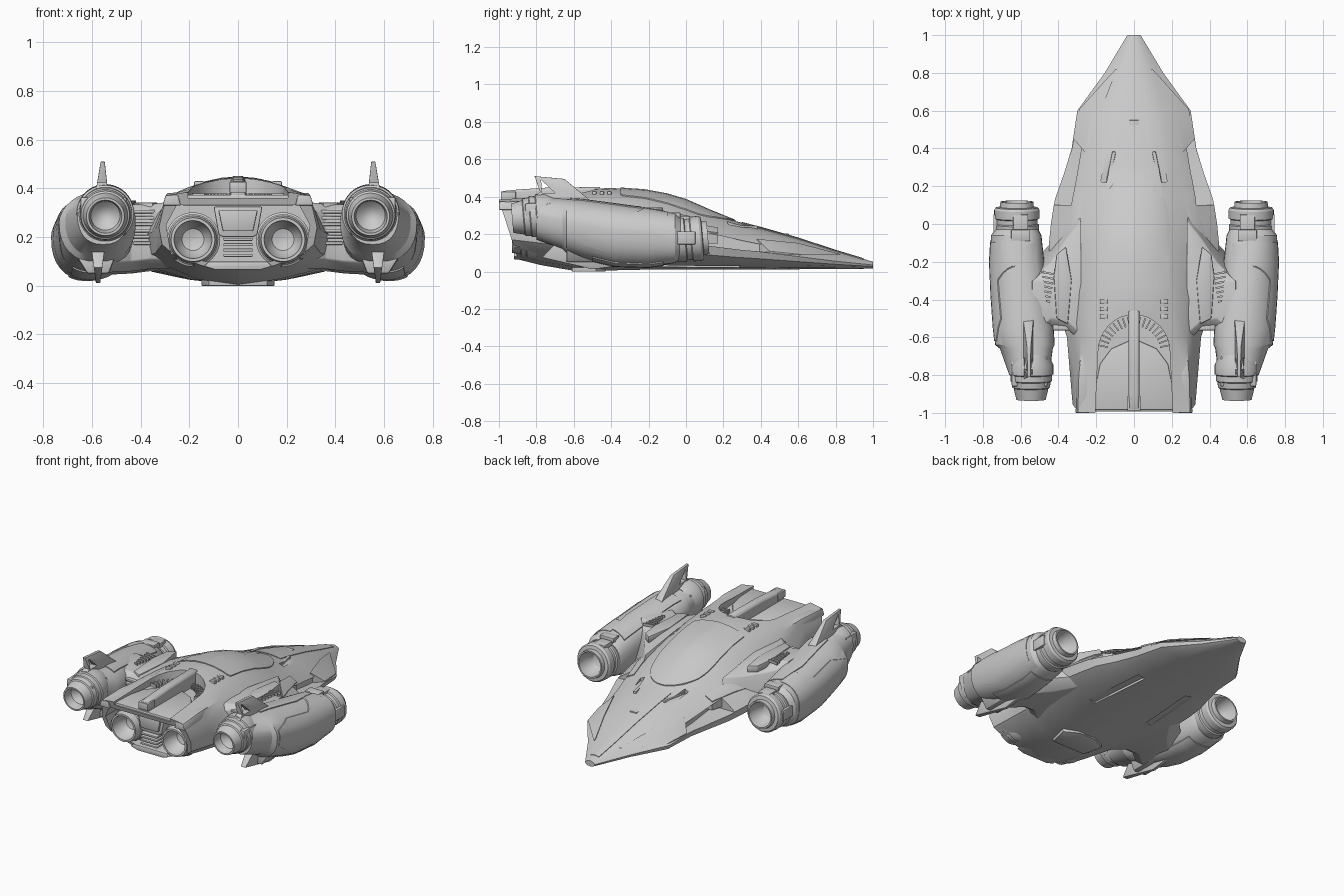
import bpy, bmesh, math
from mathutils import Matrix, Vector

if "Cube" in bpy.data.objects:
    bpy.data.objects.remove(bpy.data.objects["Cube"])

cutters = []


def loft(name, rings, mirror=False, bevel=0.0):
    """Skin a list of equal-length closed rings of 3D points."""
    bm = bmesh.new()
    vs = [[bm.verts.new(p) for p in r] for r in rings]
    n = len(vs[0])
    for a, b in zip(vs, vs[1:]):
        for i in range(n):
            bm.faces.new((a[i], a[(i + 1) % n], b[(i + 1) % n], b[i]))
    bm.faces.new(vs[0])
    bm.faces.new(vs[-1])
    bmesh.ops.recalc_face_normals(bm, faces=bm.faces)
    me = bpy.data.meshes.new(name)
    bm.to_mesh(me)
    bm.free()
    ob = bpy.data.objects.new(name, me)
    bpy.context.collection.objects.link(ob)
    if bevel:
        m = ob.modifiers.new("bevel", 'BEVEL')
        m.width, m.segments = bevel, 2
    if mirror:
        ob.modifiers.new("mirror", 'MIRROR')
    return ob


def prism(name, pts, axis, lo, hi, **kw):
    """Extrude a 2D outline along x, y or z."""
    place = {'x': lambda a, b, h: (h, a, b), 'y': lambda a, b, h: (a, h, b),
             'z': lambda a, b, h: (a, b, h)}[axis]
    return loft(name, [[place(a, b, h) for a, b in pts] for h in (lo, hi)], **kw)


def box(name, c, s, rot=0, mirror=True, bevel=0.004):
    p = [(-.5, -.5), (.5, -.5), (.5, .5), (-.5, .5)]
    R = Matrix.Rotation(rot, 3, 'Z')
    rings = [[Vector(c) + R @ Vector((a * s[0], b * s[1], h * s[2])) for a, b in p] for h in (-.5, .5)]
    return loft(name, rings, mirror, bevel)


def revolve(name, profile, origin, tilt=0.0, n=40):
    """Turn (radius, distance) pairs around a fore-aft axis; mirrored."""
    R = Matrix.Rotation(tilt, 3, 'X')
    rings = [[Vector(origin) + R @ Vector((r * math.cos(k * math.tau / n), d, r * math.sin(k * math.tau / n)))
              for k in range(n)] for r, d in profile]
    return loft(name, rings, True)


def boolean(ob, cutter, op='DIFFERENCE'):
    m = ob.modifiers.new(op, 'BOOLEAN')
    m.operation, m.object, m.solver = op, cutter, 'EXACT'
    cutter.hide_render = True
    cutters.append(cutter)


def plate(name, source, pts, axis, lo, hi, shift, mirror=True):
    """Raised skin panel: shifted copy of a body trimmed by an outline."""
    ob = bpy.data.objects.new(name, source.data.copy())
    bpy.context.collection.objects.link(ob)
    ob.data.transform(Matrix.Translation(shift))
    boolean(ob, prism(name + "_trim", pts, axis, lo, hi), 'INTERSECT')
    if mirror:
        ob.modifiers.new("mirror", 'MIRROR')
    return ob


def sym(half):
    return half + [(-x, z) for x, z in reversed(half)]


# Main hull: y, chine half-width, chine z, deck half-width, deck z, top z, bottom z
stations = [
    (1.0, .035, .035, .025, .045, .052, .015), (.8, .155, .055, .09, .095, .112, .014),
    (.6, .30, .08, .15, .155, .178, .012), (.4, .33, .105, .18, .205, .235, .012),
    (.27, .37, .12, .19, .235, .268, .01), (.13, .42, .14, .20, .27, .325, .01),
    (0, .44, .15, .22, .31, .382, .01), (-.1, .45, .16, .235, .332, .412, .01),
    (-.22, .45, .175, .25, .35, .434, .01), (-.4, .42, .19, .27, .365, .447, .006),
    (-.6, .355, .22, .28, .372, .437, .004), (-.78, .34, .23, .29, .373, .415, .035),
    (-.9, .325, .24, .29, .373, .395, .065)]
rings = []
for y, w, zc, d, zd, top, bot in stations:
    h, g = top - zd, zc - bot
    half = [(.002, top), (.25 * d, top - .06 * h), (.5 * d, top - .23 * h), (.75 * d, top - .53 * h), (d, zd),
            (.5 * (d + w), zc + .58 * (zd - zc)), (w, zc), (.96 * w, zc - .4 * g),
            (.8 * w, bot + .34 * g), (.45 * w, bot + .1 * g), (.002, bot)]
    rings.append([(x, y - (max(0, z - .07) * .32 if y == -.9 else 0), z) for x, z in sym(half)])
hull = loft("hull", rings)

# Raised hull panels and canopy
arc = [(.19 * math.cos(k * math.pi / 20), -.02 + .285 * math.sin(k * math.pi / 20)) for k in range(21)]
plate("canopy", hull, arc + [(-.185, -.34), (-.17, -.35), (.17, -.35), (.185, -.34)], 'z', .2, .6, (0, 0, .006), False)
plate("shoulder_panel", hull, [(.26, .17), (.31, .17), (.42, -.2), (.34, -.25), (.29, .02)], 'z', .15, .6, (0, 0, .006))
plate("nose_side_panel", hull, [(.09, .82), (.15, .8), (.29, .61), (.32, .45), (.26, .38)], 'z', .09, .5, (0, 0, .008))
plate("nose_centre_panel", hull, sym([(.03, .95), (.07, .6), (.1, .3)]), 'z', .04, .5, (0, 0, .004), False)

# Cuts: tail deck arch, engine bay, side slots, belly slots
deck = [(.19 * math.cos(k * math.pi / 16), -.68 + .2 * math.sin(k * math.pi / 16)) for k in range(17)]
boolean(hull, prism("deck_cut", deck + [(-.21, -1.1), (.21, -1.1)], 'z', .36, .6))
bay = sym([(.13, .335), (.25, .335), (.295, .25), (.275, .13), (.13, .10)])
boolean(hull, prism("bay_cut", bay, 'y', -1.2, -.8))
boolean(hull, prism("slot_cut", [(.66, .085), (.3, .115), (.1, .14), (.1, .21), (.3, .165), (.5, .125)], 'x', .27, .6,
                    mirror=True))
boolean(hull, box("scoop_cut", (.145, .30, .27), (.03, .16, .07), .2, bevel=0))
boolean(hull, box("belly_slot_cut", (.2, .08, .0), (.05, .42, .07), .08, bevel=0))

# Tail spine, tail rails, raised deck, deck fan
loft("tail_spine", [[(.03, y, .33), (.03, y, t - .012), (.02, y, t), (-.02, y, t), (-.03, y, t - .012), (-.03, y, .33)]
                    for y, t in ((-.46, .452), (-.75, .448), (-.9, .438), (-.98, .43))], bevel=.003)
box("spine_tip", (0, -.95, .405), (.07, .08, .045), mirror=False)
loft("tail_rail", [[(a, y, .33), (a + .012, y, t), (b - .012, y, t - .004), (b, y, .33)]
                   for y, a, b, t in ((-.66, .24, .29, .376), (-.8, .235, .305, .384), (-1.0, .235, .31, .375))],
     mirror=True, bevel=.004)
prism("tail_deck", sym([(.03, -.62), (.12, -.66), (.18, -.74), (.23, -.985)]), 'z', .33, .374, bevel=.006)
for k in range(9):
    a = .2 + k * .15
    box("deck_slat", (.165 * math.cos(a), -.68 + .165 * math.sin(a), .37), (.05, .008, .02), a, bevel=0)

# Main engines and the panel between them
revolve("main_engine", [(.085, .16), (.112, .1), (.112, .05), (.104, .045), (.104, .02), (.098, .015), (.09, -.03),
                        (.078, -.03), (.07, .03), (.045, .065), (.015, .075)], (.185, -.90, .19))
prism("bay_centre_panel", sym([(.1, .325), (.08, .21), (.06, .2)]), 'y', -.91, -.79, bevel=.006)
prism("bay_centre_inset", sym([(.08, .31), (.062, .225)]), 'y', -.925, -.9, bevel=.004)
for k in range(4):
    box("bay_louvre", (0, -.87, .125 + k * .022), (.12, .12, .012), mirror=False, bevel=.003)
prism("tail_lip", sym([(.12, .10), (.14, .08), (.09, .065)]), 'y', -.92, -.8, bevel=.004)
prism("belly_keel", sym([(.06, -.43), (.15, -.48), (.12, -.61)]), 'z', 0, .04, bevel=.003)

# Wing bridges from hull to nacelles, with ribbed rear ducts
loft("wing_bridge", [[(x, a, z0 + .04), (x, a - .1, z1 - .045), (x, -.3, z1), (x, b + .04, z1), (x, b, z1 - .03),
                      (x, b, z0 + .04), (x, b + .06, z0), (x, a - .12, z0 - .01)]
                     for x, a, b, z0, z1 in ((.28, .12, -.62, .07, .345), (.36, .02, -.55, .07, .335),
                                             (.44, -.1, -.54, .06, .335), (.54, -.2, -.62, .055, .355))],
     mirror=True, bevel=.006)
for k in range(6):
    box("duct_rib", (.38, -.548, .175 + k * .026), (.10, .03, .014), bevel=.005)
prism("bridge_cover", [(.36, -.12), (.41, -.16), (.425, -.28), (.41, -.5), (.35, -.53), (.33, -.3)], 'z', .3, .343,
      mirror=True, bevel=.006)
for k in range(7):
    box("bridge_grille", (.455, -.26 - k * .025, .342), (.07 - .008 * k, .01, .016), .2, bevel=0)

# Nacelle body: y, inner x, outer x, bottom z, top z
body = [(-.03, .505, .735, .065, .285), (-.06, .49, .757, .045, .31), (-.2, .475, .765, .025, .335),
        (-.38, .45, .757, .03, .36), (-.55, .425, .745, .07, .382), (-.64, .42, .735, .10, .388),
        (-.66, .43, .71, .12, .39), (-.8, .448, .66, .17, .40)]
rings = []
for y, a, b, lo, hi in body:
    zm = lo + (.56 if y < -.1 else .5) * (hi - lo)
    ring = []
    for k in range(32):
        c, s = math.cos(k * math.tau / 32), math.sin(k * math.tau / 32)
        e = 1.08 if c > 0 and s > 0 and y < -.1 else .84
        fx, fz = (math.copysign(abs(v) ** e, v) for v in (c, s))
        ring.append(((a + b) / 2 + (b - a) / 2 * fx, y, zm + fz * ((hi - zm) if s > 0 else (zm - lo))))
    rings.append(ring)
nacelle = loft("nacelle", rings, True)
plate("nacelle_side_armour", nacelle, [(-.09, .0), (-.1, .4), (-.3, .3), (-.5, .33), (-.62, .3), (-.62, .2), (-.35, .0)],
      'x', .62, .9, (.003, 0, .003))
plate("nacelle_top_armour", nacelle, [(.52, -.1), (.62, -.12), (.64, -.3), (.6, -.62), (.47, -.62), (.5, -.35)],
      'z', .2, .6, (0, 0, .006))
plate("nacelle_keel_plate", nacelle, [(.53, -.12), (.7, -.12), (.68, -.5), (.5, -.5)], 'z', -.1, .15, (0, 0, -.006))

# Nacelle intake and exhaust
tilt = math.radians(5)
revolve("nacelle_intake", [(.1, -.1), (.118, -.06), (.118, -.02), (.11, -.015), (.11, .01), (.12, .015), (.12, .06),
                           (.112, .072), (.09, .075), (.087, .103), (.078, .103), (.07, .04), (.045, .0), (.012, -.015)],
        (.62, .015, .172), tilt)
revolve("nacelle_exhaust", [(.09, .2), (.118, .14), (.118, .09), (.11, .085), (.11, .055), (.104, .05), (.1, .02),
                            (.092, .015), (.078, -.045), (.068, -.045), (.06, .01), (.035, .035), (.01, .045)],
        (.545, -.885, .288), tilt)
box("intake_clamp", (.6, .0, .28), (.08, .1, .03))
box("intake_bracket", (.6, -.06, .30), (.1, .06, .03))
box("intake_side_clamp", (.735, .0, .18), (.02, .1, .07))
for x in (.475, .63):
    box("exhaust_strut", (x, -.78, .33), (.035, .16, .07), bevel=.008)


def blade(name, pts, x, lean, base, thick):
    """Tapered fin: thick at the base z, thin at the far end."""
    far = max(abs(z - base) for _, z in pts)
    return loft(name, [[(x + s * thick * (1 - .7 * abs(z - base) / far) + lean * abs(z - base), y, z) for y, z in pts]
                       for s in (-1, 1)], True, .002)


# Fins above and below each nacelle
fin = blade("top_fin", [(-.81, .51), (-.65, .495), (-.5, .37), (-.86, .37), (-.78, .425)], .56, -.03, .37, .028)
boolean(fin, prism("fin_window", [(-.77, .42), (-.775, .49), (-.70, .42)], 'x', .45, .65, mirror=True))
blade("lower_fin", [(-.77, .075), (-.5, .012), (-.36, .03), (-.4, .16), (-.68, .17)], .575, 0, .17, .03)
prism("lower_fin_shoe", [(.50, .13), (.53, .05), (.62, .05), (.67, .13)], 'y', -.64, -.4, mirror=True, bevel=.01)

# Small deck fittings
for k in range(3):
    box("deck_vent", (.16, -.41 - k * .04, .415), (.04, .022, .03))
box("scoop", (.122, .30, .228), (.02, .17, .035), .2, bevel=.006)
box("nose_hatch", (0, .52, .197), (.05, .06, .012), mirror=False)

# Apply modifiers, drop cutters, shade
bpy.context.view_layer.update()
for o in bpy.context.scene.objects:
    o.select_set(o not in cutters)
bpy.context.view_layer.objects.active = hull
bpy.ops.object.convert(target='MESH')
bpy.ops.object.shade_smooth_by_angle(angle=math.radians(28))
for c in cutters:
    bpy.data.objects.remove(c)
